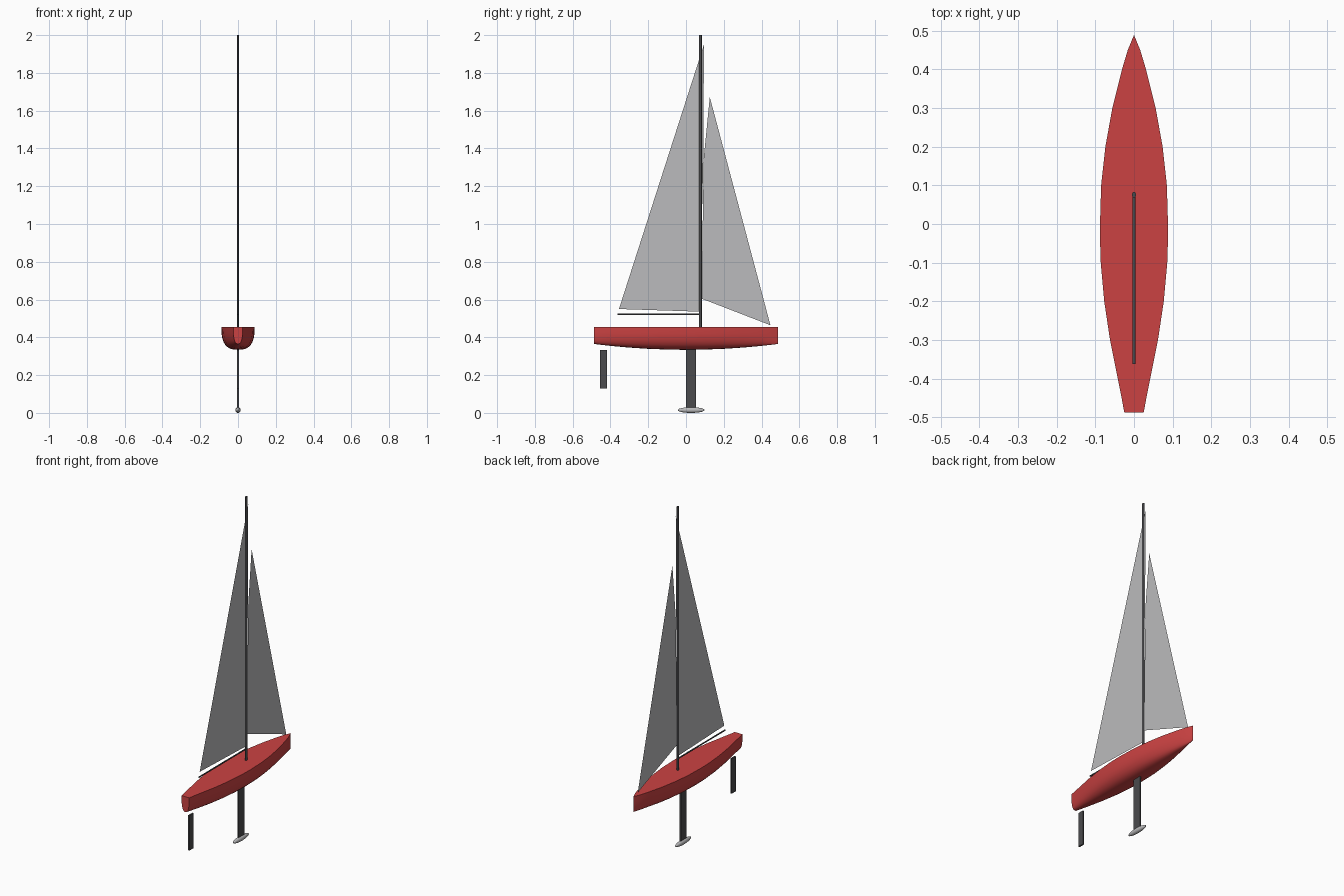
import bpy, bmesh, math
from mathutils import Matrix

if "Cube" in bpy.data.objects:
    bpy.data.objects.remove(bpy.data.objects["Cube"])


def material(name, rgb):
    m = bpy.data.materials.new(name)
    m.diffuse_color = (*rgb, 1)
    m.use_nodes = True
    m.node_tree.nodes["Principled BSDF"].inputs["Base Color"].default_value = m.diffuse_color
    return m


RED = material("hull_red", (0.6, 0.055, 0.055))
DARK = material("dark_grey", (0.07, 0.07, 0.075))
GREY = material("light_grey", (0.5, 0.5, 0.51))


def finish(bm, name, mat, smooth=True, solid=True):
    if solid:
        bmesh.ops.recalc_face_normals(bm, faces=bm.faces)
    mesh = bpy.data.meshes.new(name)
    bm.to_mesh(mesh)
    bm.free()
    mesh.materials.append(mat)
    ob = bpy.data.objects.new(name, mesh)
    bpy.context.collection.objects.link(ob)
    if smooth:
        bpy.ops.object.select_all(action='DESELECT')
        ob.select_set(True)
        bpy.context.view_layer.objects.active = ob
        bpy.ops.object.shade_smooth_by_angle(angle=math.radians(35))
    return ob


# Hull: U-shaped sections lofted from transom to bow
DECK = 0.455
STATIONS = [(-0.488, 0.025), (-0.45, 0.032), (-0.4, 0.042), (-0.3, 0.062), (-0.2, 0.077),
            (-0.1, 0.086), (-0.02, 0.0885), (0.1, 0.085), (0.2, 0.074), (0.3, 0.056),
            (0.4, 0.031), (0.45, 0.016), (0.487, 0.0008)]


def section(bm, y, half):
    bottom = 0.334 + 0.031 * (y / 0.488) ** 2
    power = 2 / 2.7
    ring = []
    for i in range(17):
        a = math.pi * i / 16
        c, s = math.cos(a), math.sin(a)
        x = half * math.copysign(abs(c) ** power, c)
        ring.append(bm.verts.new((x, y, DECK - (DECK - bottom) * abs(s) ** power)))
    return ring


bm = bmesh.new()
rings = [section(bm, y, w) for y, w in STATIONS]
for a, b in zip(rings, rings[1:]):
    for i in range(17):
        j = (i + 1) % 17          # the last strip closes the deck
        bm.faces.new((a[i], a[j], b[j], b[i]))
bm.faces.new(rings[0])
bm.faces.new(rings[-1])
finish(bm, "hull", RED)


# Spars: elliptical rods
def rod(name, r1, r2, length, matrix):
    bm = bmesh.new()
    bmesh.ops.create_cone(bm, cap_ends=True, segments=16, radius1=1, radius2=1, depth=1,
                          matrix=matrix @ Matrix.Diagonal((r1, r2, length, 1)))
    finish(bm, name, DARK)


rod("mast", 0.005, 0.0075, 2.0 - 0.45, Matrix.Translation((0, 0.076, 1.225)))
rod("boom", 0.004, 0.004, 0.44,
    Matrix.Translation((0, -0.142, 0.521)) @ Matrix.Rotation(math.pi / 2, 4, 'X'))


# Sails: single flat sheets on the centreline
def sail(name, outline):
    bm = bmesh.new()
    f = bm.faces.new([bm.verts.new((0, y, z)) for y, z in outline])
    bmesh.ops.triangulate(bm, faces=[f])
    finish(bm, name, GREY, smooth=False, solid=False)


sail("mainsail", [(-0.355, 0.55), (0.072, 0.536), (0.092, 1.35), (0.095, 1.95)])
sail("jib", [(0.082, 0.605), (0.447, 0.464), (0.126, 1.672), (0.094, 1.35)])


# Keel fin and rudder: thin blades
def blade(name, y0, y1, z0, z1, thick):
    bm = bmesh.new()
    bmesh.ops.create_cube(bm, size=1, matrix=Matrix.Translation((0, (y0 + y1) / 2, (z0 + z1) / 2))
                          @ Matrix.Diagonal((thick, y1 - y0, z1 - z0, 1)))
    finish(bm, name, DARK, smooth=False)


blade("keel_fin", 0.0, 0.053, 0.02, 0.345, 0.009)
blade("rudder", -0.455, -0.417, 0.128, 0.333, 0.009)

# Ballast bulb at the foot of the keel
bm = bmesh.new()
bmesh.ops.create_uvsphere(bm, u_segments=20, v_segments=14, radius=1,
                          matrix=Matrix.Translation((0, 0.027, 0.015))
                          @ Matrix.Diagonal((0.014, 0.071, 0.015, 1))
                          @ Matrix.Rotation(math.pi / 2, 4, 'X'))
finish(bm, "ballast_bulb", GREY)
